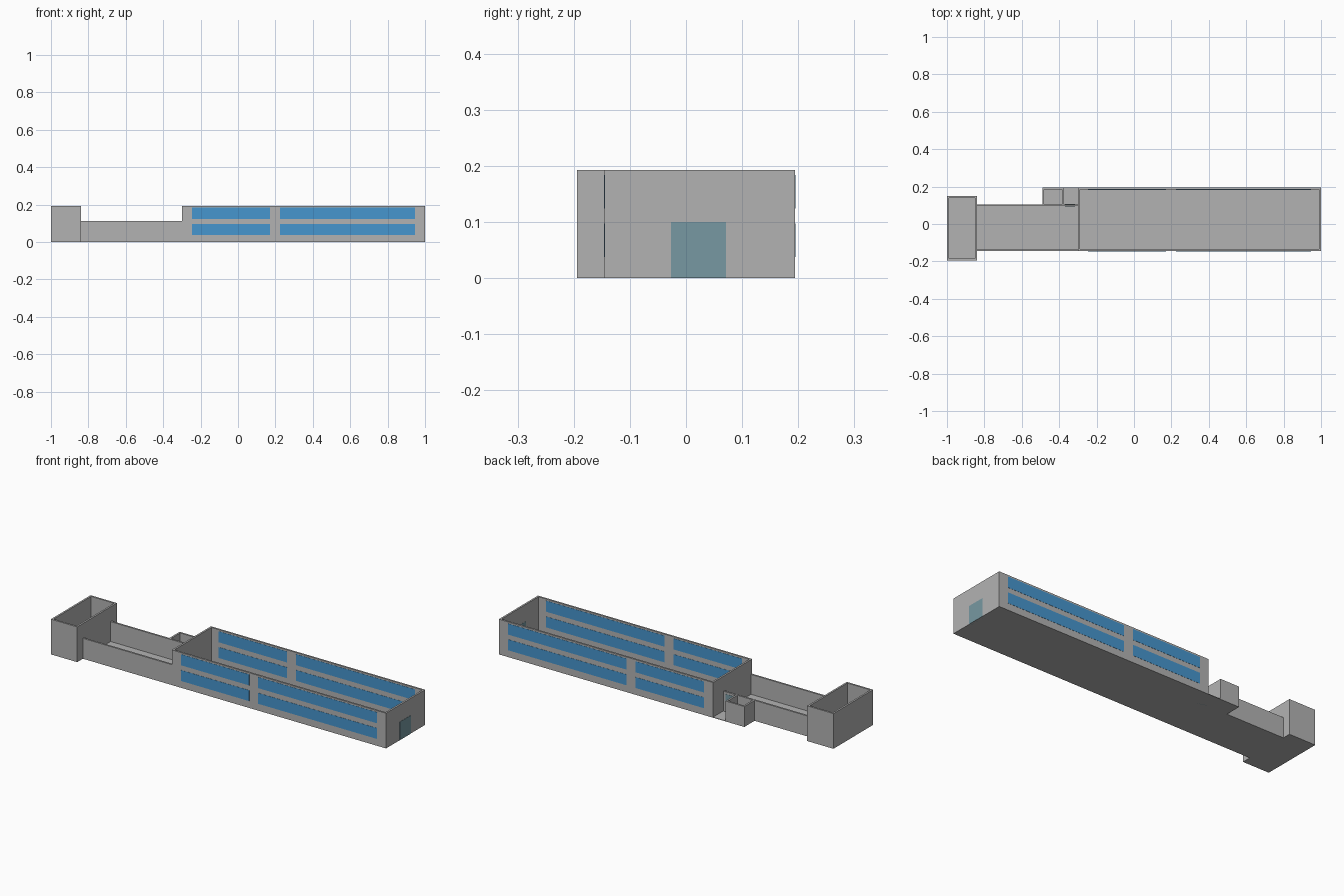
import bpy
import bmesh
from mathutils import Matrix, Vector

if "Cube" in bpy.data.objects:
    bpy.data.objects.remove(bpy.data.objects["Cube"])

WALL = 0.01     # wall thickness
FLOOR = 0.003   # floor slab thickness
PROUD = 0.001   # how far glass stands out from the wall


def material(name, rgb):
    m = bpy.data.materials.new(name)
    m.diffuse_color = (*rgb, 1.0)
    m.use_nodes = True
    m.node_tree.nodes["Principled BSDF"].inputs["Base Color"].default_value = m.diffuse_color
    return m


GREY = material("wall grey", (0.45, 0.45, 0.45))
BLUE = material("window blue", (0.062, 0.305, 0.62))
TEAL = material("door teal", (0.185, 0.315, 0.36))


def boxes(name, extents, mat):
    """One object made of axis-aligned boxes (x0, x1, y0, y1, z0, z1)."""
    bm = bmesh.new()
    for x0, x1, y0, y1, z0, z1 in extents:
        centre = Vector((x0 + x1, y0 + y1, z0 + z1)) / 2
        size = Matrix.Diagonal((x1 - x0, y1 - y0, z1 - z0, 1))
        bmesh.ops.create_cube(bm, size=1, matrix=Matrix.Translation(centre) @ size)
    mesh = bpy.data.meshes.new(name)
    bm.to_mesh(mesh)
    bm.free()
    mesh.materials.append(mat)
    obj = bpy.data.objects.new(name, mesh)
    bpy.context.collection.objects.link(obj)
    return obj


def room(name, x0, x1, y0, y1, h, sides):
    """Roofless room: a floor slab and the walls named in sides."""
    left = x0 + (WALL if "left" in sides else 0)
    right = x1 - (WALL if "right" in sides else 0)
    walls = {
        "left": (x0, left, y0, y1, 0, h),
        "right": (right, x1, y0, y1, 0, h),
        "front": (left, right, y0, y0 + WALL, 0, h),
        "back": (left, right, y1 - WALL, y1, 0, h),
    }
    boxes(name, [(x0, x1, y0, y1, 0, FLOOR)] + [walls[s] for s in sides], GREY)


# Building masses
TALL, LOW = 0.193, 0.112
Y0, Y1, LINK_Y = -0.145, 0.194, 0.105
ALL = ("left", "right", "front", "back")
room("main_hall", -0.30, 1.0, Y0, Y1, TALL, ALL)
room("link_corridor", -0.84, -0.30, Y0, LINK_Y, LOW, ("front", "back"))
room("end_block", -1.0, -0.84, -0.194, 0.15, TALL, ALL)
room("annex_room", -0.49, -0.375, LINK_Y, Y1, LOW, ("left", "right", "back"))
room("porch_floor", -0.375, -0.30, LINK_Y, Y1, LOW, ())

# Window bands, visible on both faces of the long hall walls
for side, wy in (("front", Y0), ("back", Y1 - WALL)):
    bands = [(xa, xb, wy - PROUD, wy + WALL + PROUD, za, zb)
             for xa, xb in ((-0.245, 0.17), (0.225, 0.945))
             for za, zb in ((0.038, 0.097), (0.124, 0.184))]
    boxes(side + "_windows", bands, BLUE)

# Doors: hall end and porch
boxes("hall_door", [(1 - WALL - PROUD, 1 + PROUD, -0.027, 0.071, 0, 0.1)], TEAL)
boxes("porch_door", [(-0.37, -0.315, LINK_Y - WALL - PROUD, LINK_Y + PROUD, 0, 0.1)], TEAL)
